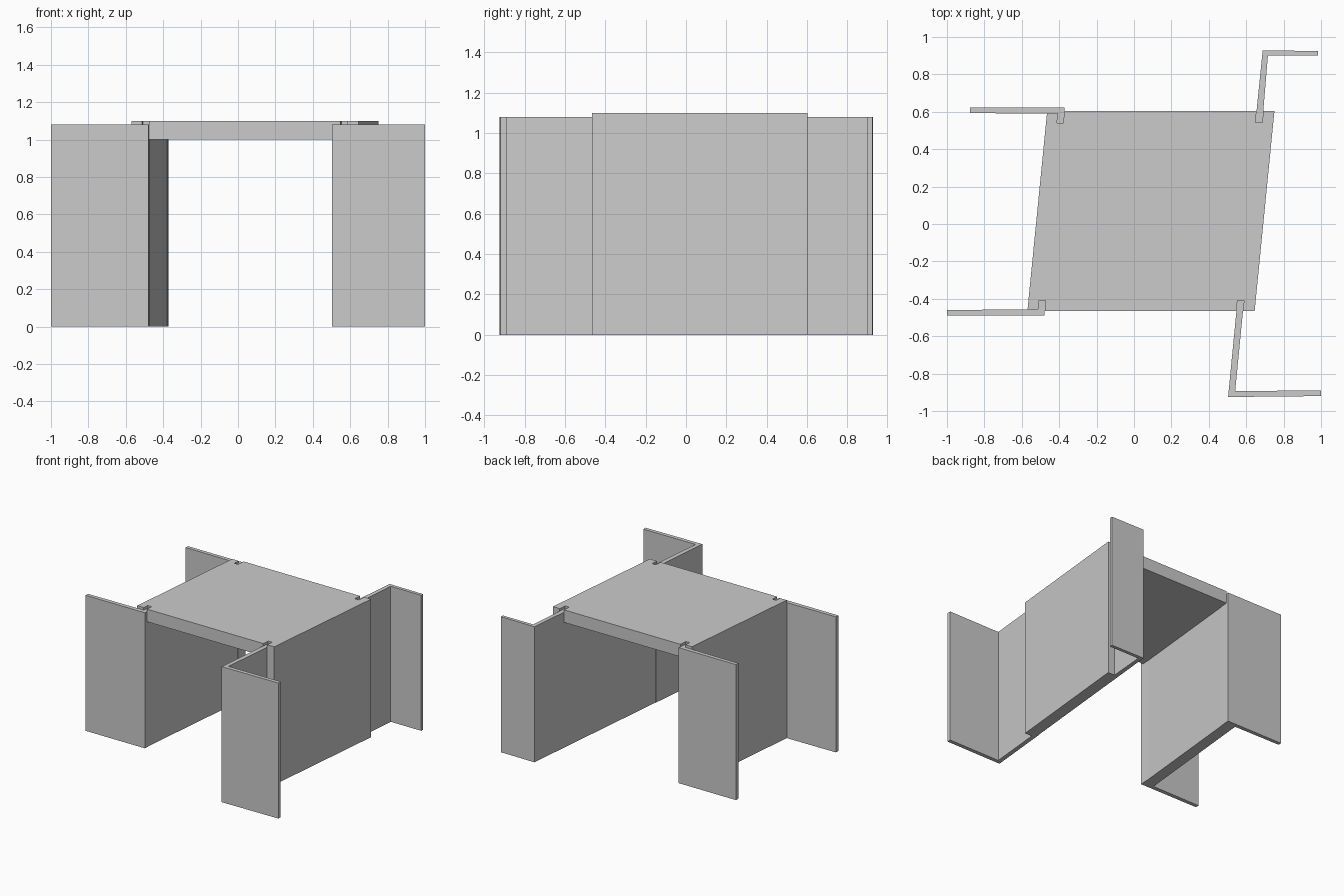
import bpy, bmesh

if "Cube" in bpy.data.objects:
    bpy.data.objects.remove(bpy.data.objects["Cube"])

SKEW = 0.099            # sideways shift per unit of depth
Y0, Y1 = -0.465, 0.603  # front and back of the culvert box


def prism(name, bottom, top):
    """Solid between two matching outlines."""
    bm = bmesh.new()
    a = [bm.verts.new(p) for p in bottom]
    b = [bm.verts.new(p) for p in top]
    bm.faces.new(a)
    bm.faces.new(b)
    n = len(a)
    for i in range(n):
        j = (i + 1) % n
        bm.faces.new((a[i], a[j], b[j], b[i]))
    bmesh.ops.recalc_face_normals(bm, faces=bm.faces)
    me = bpy.data.meshes.new(name)
    bm.to_mesh(me)
    bm.free()
    ob = bpy.data.objects.new(name, me)
    bpy.context.collection.objects.link(ob)
    return ob


def upright(name, plan, z0, z1):
    return prism(name, [(x, y, z0) for x, y in plan], [(x, y, z1) for x, y in plan])


# Deck and two side walls: one U profile swept along the skewed axis
profile = [(-0.57, 0), (-0.57, 1.1), (0.645, 1.1), (0.645, 0),
           (0.55, 0), (0.55, 1.0), (-0.48, 1.0), (-0.48, 0)]
box = prism("culvert_box",
            [(x, Y0, z) for x, z in profile],
            [(x + SKEW * (Y1 - Y0), Y1, z) for x, z in profile])

# Wing walls with a short key let into the box
wings = {
    "front_left_wing": [(-1, -0.49), (-0.479, -0.49), (-0.473, -0.41),
                        (-0.508, -0.41), (-0.512, -0.456), (-1, -0.46)],
    "back_left_wing": [(-0.876, 0.622), (-0.371, 0.622), (-0.378, 0.54),
                       (-0.412, 0.54), (-0.407, 0.59), (-0.876, 0.593)],
    "front_right_wing": [(1, -0.89), (1, -0.92), (0.503, -0.925),
                         (0.553, -0.41), (0.588, -0.41), (0.541, -0.893)],
    "back_right_wing": [(0.985, 0.925), (0.688, 0.928), (0.649, 0.543),
                        (0.686, 0.543), (0.716, 0.9), (0.985, 0.9)],
}
cutters = []
for name, plan in wings.items():
    upright(name, plan, 0, 1.08)
    # Slot for the key, cut through the deck and side wall
    cutter = upright(name + "_slot_cutter", plan, -0.1, 1.2)
    cutter.hide_render = True
    cutters.append(cutter)
    mod = box.modifiers.new(name + "_slot", 'BOOLEAN')
    mod.operation = 'DIFFERENCE'
    mod.solver = 'EXACT'
    mod.object = cutter

# Apply the slots and discard the cutters
bpy.context.view_layer.objects.active = box
for mod in list(box.modifiers):
    bpy.ops.object.modifier_apply(modifier=mod.name)
for cutter in cutters:
    bpy.data.objects.remove(cutter)
